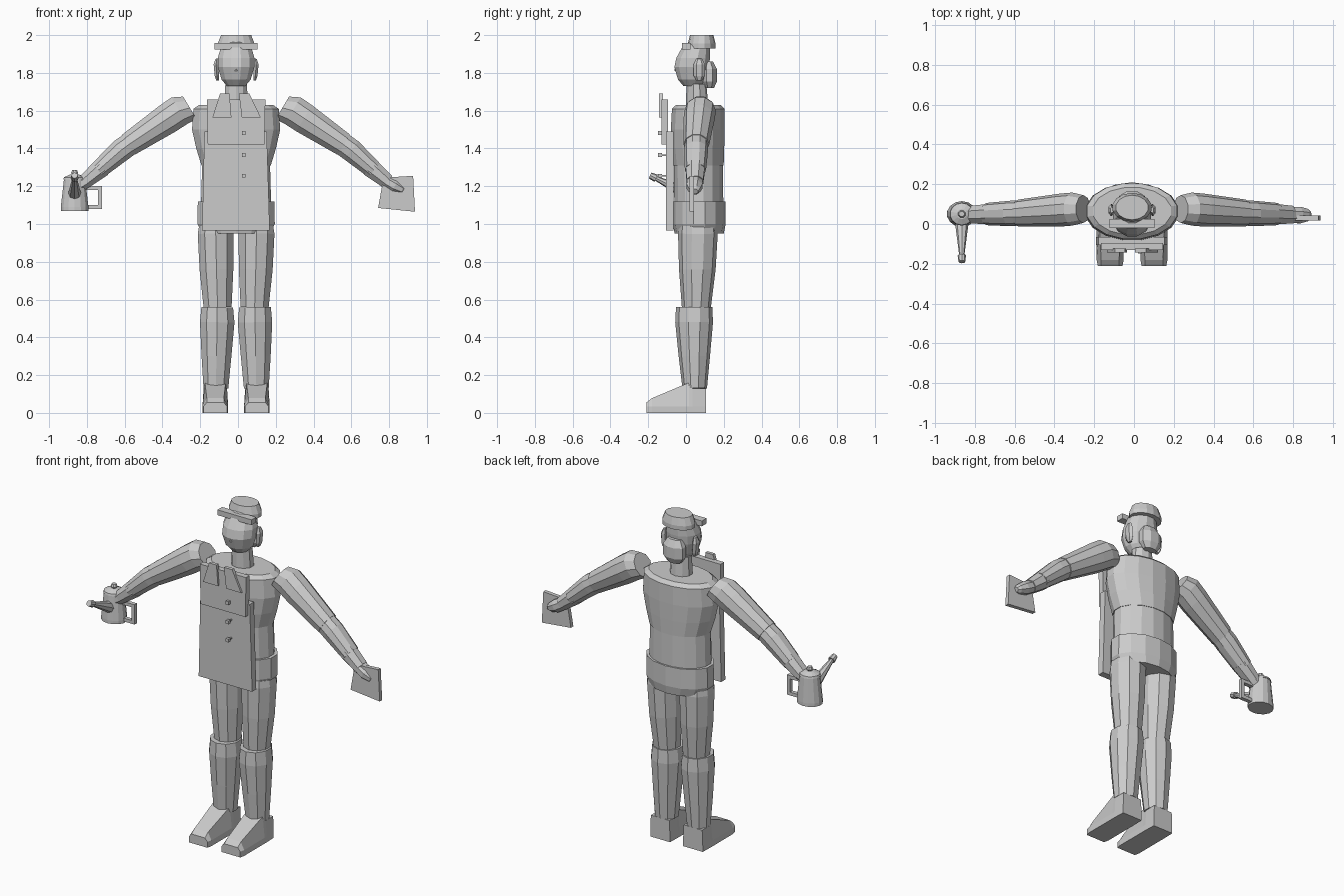
import bpy, bmesh, math
from mathutils import Vector

grey = bpy.data.materials.new("light grey")
grey.diffuse_color = (0.6, 0.6, 0.6, 1)
CX = -0.01  # body centre line


def finish(name, bm):
    bmesh.ops.recalc_face_normals(bm, faces=bm.faces[:])
    me = bpy.data.meshes.new(name)
    bm.to_mesh(me)
    bm.free()
    me.materials.append(grey)
    ob = bpy.data.objects.new(name, me)
    bpy.context.collection.objects.link(ob)
    return ob


def loft(name, rings, n=10, mirror=None):
    """Rings are (x, y, z, radius across, radius in y); rings face along the path."""
    def flip(p):
        return Vector((2 * mirror - p.x, p.y, p.z)) if mirror is not None else p
    first, last = Vector(rings[0][:3]), Vector(rings[-1][:3])
    axis = last - first
    v = Vector((0, 1, 0))
    u = v.cross(axis).normalized()
    bm = bmesh.new()
    loops = []
    for x, y, z, a, b in rings:
        c = Vector((x, y, z))
        loops.append([bm.verts.new(flip(c + u * a * math.cos(t) + v * b * math.sin(t)))
                      for t in [(i + 0.5) * math.tau / n for i in range(n)]])
    for p, q in zip(loops, loops[1:]):
        for i in range(n):
            j = (i + 1) % n
            bm.faces.new((p[i], p[j], q[j], q[i]))
    bm.faces.new(loops[0])
    bm.faces.new(loops[-1])
    return finish(name, bm)


def plate(name, outline, y0, y1):
    """Extrude an x/z outline between two depths."""
    bm = bmesh.new()
    a = [bm.verts.new((x, y0, z)) for x, z in outline]
    b = [bm.verts.new((x, y1, z)) for x, z in outline]
    bm.faces.new(a)
    bm.faces.new(b)
    for i in range(len(a)):
        j = (i + 1) % len(a)
        bm.faces.new((a[i], a[j], b[j], b[i]))
    return finish(name, bm)


def box(name, x0, x1, y0, y1, z0, z1):
    return plate(name, [(x0, z0), (x1, z0), (x1, z1), (x0, z1)], y0, y1)


# Trunk
loft("chest", [(CX, 0.065, 1.31, 0.187, 0.137), (CX, 0.062, 1.40, 0.215, 0.143),
               (CX, 0.062, 1.50, 0.238, 0.145), (CX, 0.065, 1.61, 0.23, 0.142),
               (CX, 0.065, 1.63, 0.20, 0.12)], 16)
loft("waist", [(CX, 0.068, 1.08, 0.19, 0.132), (CX, 0.066, 1.32, 0.183, 0.133)], 16)
loft("hips", [(CX, 0.07, 0.95, 0.185, 0.13), (CX, 0.07, 1.00, 0.21, 0.14),
              (CX, 0.07, 1.12, 0.208, 0.14)], 14)

# Neck, head and hair
loft("neck", [(CX, 0.06, 1.60, 0.068, 0.06), (CX, 0.055, 1.74, 0.06, 0.053)], 10)
loft("head", [(CX, 0.035, 1.73, 0.05, 0.05), (CX, 0.03, 1.765, 0.08, 0.075),
              (CX, 0.03, 1.83, 0.1, 0.095), (CX, 0.038, 1.88, 0.1, 0.092),
              (CX, 0.055, 1.94, 0.082, 0.075), (CX, 0.07, 1.965, 0.065, 0.055)], 12)
loft("nose", [(CX, -0.04, 1.81, 0.02, 0.022), (CX, -0.03, 1.88, 0.012, 0.015)], 6)
loft("hair_bun", [(CX, 0.125, 1.72, 0.045, 0.025), (CX, 0.125, 1.755, 0.07, 0.042),
                  (CX, 0.125, 1.82, 0.07, 0.042), (CX, 0.12, 1.86, 0.045, 0.025)], 8)

# Cap
loft("cap_crown", [(CX, 0.083, 1.93, 0.1, 0.073), (CX, 0.083, 1.955, 0.1, 0.073),
                   (CX, 0.083, 2.0, 0.082, 0.062)], 14)
box("cap_band", CX - 0.114, CX + 0.114, -0.02, 0.025, 1.925, 1.957)

# Limbs, built once and mirrored
for side, m in (("right", None), ("left", CX)):
    def part(name, rings, n=10):
        loft(side + "_" + name, rings, n, m)
    part("ear", [(0.088, 0.07, 1.76, 0.008, 0.015), (0.092, 0.07, 1.785, 0.013, 0.03),
                 (0.096, 0.07, 1.845, 0.015, 0.03), (0.092, 0.07, 1.875, 0.008, 0.015)], 6)
    part("thigh", [(0.088, 0.055, 0.56, 0.078, 0.077), (0.094, 0.06, 0.76, 0.094, 0.097),
                   (0.098, 0.063, 0.95, 0.1, 0.105), (0.098, 0.063, 0.99, 0.093, 0.1)])
    part("shin", [(0.097, 0.046, 0.13, 0.069, 0.065), (0.094, 0.044, 0.30, 0.083, 0.083),
                  (0.09, 0.043, 0.48, 0.096, 0.1), (0.09, 0.043, 0.56, 0.088, 0.096)])
    part("upper_arm", [(0.235, 0.075, 1.615, 0.073, 0.07), (0.29, 0.075, 1.60, 0.086, 0.083),
                       (0.35, 0.07, 1.56, 0.085, 0.083), (0.56, 0.055, 1.42, 0.066, 0.068)])
    part("forearm", [(0.545, 0.055, 1.43, 0.063, 0.062), (0.60, 0.053, 1.39, 0.064, 0.064),
                     (0.72, 0.05, 1.285, 0.05, 0.056)])
    part("cuff", [(0.70, 0.05, 1.30, 0.055, 0.055), (0.79, 0.047, 1.225, 0.042, 0.048)], 8)
    part("hand", [(0.77, 0.047, 1.235, 0.038, 0.042), (0.83, 0.045, 1.20, 0.04, 0.045),
                  (0.87, 0.045, 1.18, 0.028, 0.033), (0.885, 0.045, 1.172, 0.015, 0.02)], 8)

    # Shoe: cross-sections from heel to toe, narrower at the top
    bm = bmesh.new()
    loops = []
    for y, h, w, wt in ((0.105, 0.13, 0.066, 0.062), (0.035, 0.13, 0.068, 0.062),
                        (0.015, 0.16, 0.068, 0.055), (-0.18, 0.078, 0.068, 0.045),
                        (-0.21, 0.055, 0.062, 0.045)):
        cx = 0.1 if m is None else 2 * CX - 0.1
        loops.append([bm.verts.new((cx + dx, y, z)) for dx, z in
                      ((-w, 0), (w, 0), (w, 0.035), (wt, h), (-wt, h), (-w, 0.035))])
    for p, q in zip(loops, loops[1:]):
        for i in range(6):
            j = (i + 1) % 6
            bm.faces.new((p[i], p[j], q[j], q[i]))
    bm.faces.new(loops[0])
    bm.faces.new(loops[-1])
    finish(side + "_shoe", bm)

# Apron: skirt panel, bib, collar flaps, buttons
plate("apron_skirt", [(-0.19, 0.965), (0.168, 0.965), (0.152, 1.49), (-0.178, 1.49)], -0.105, -0.065)
bib = [(-0.16, 1.42), (0.14, 1.42), (0.145, 1.66), (-0.165, 1.66)]
plate("apron_bib", bib, -0.13, -0.095)
plate("left_collar_flap", [(-0.135, 1.565), (-0.035, 1.565), (-0.045, 1.69), (-0.095, 1.69)], -0.142, -0.122)
plate("right_collar_flap", [(0.02, 1.565), (0.12, 1.565), (0.06, 1.69), (0.005, 1.69)], -0.142, -0.122)
for i, z in enumerate((1.255, 1.365, 1.482)):
    box("button_%d" % (i + 1), 0.02, 0.04, -0.147, -0.127, z - 0.01, z + 0.01)
    if z < 1.42:
        box("button_shank_%d" % (i + 1), 0.026, 0.034, -0.13, -0.1, z - 0.004, z + 0.004)

# Card in the right hand
plate("card", [(0.742, 1.085), (0.937, 1.065), (0.927, 1.255), (0.77, 1.245)], 0.018, 0.042)

# Pot in the left hand
PX, PY = -0.865, 0.05
loft("pot_body", [(PX, PY, 1.07, 0.075, 0.065), (PX, PY, 1.09, 0.075, 0.065),
                  (PX, PY, 1.235, 0.058, 0.055)], 14)
loft("pot_lid", [(PX, PY, 1.235, 0.062, 0.058), (PX, PY, 1.247, 0.058, 0.055),
                 (PX, PY, 1.262, 0.025, 0.025)], 14)
loft("pot_knob", [(PX, PY, 1.26, 0.012, 0.012), (PX, PY, 1.27, 0.02, 0.02),
                  (PX, PY, 1.285, 0.014, 0.014)], 8)
box("handle_top", -0.81, -0.72, PY - 0.012, PY + 0.012, 1.18, 1.2)
box("handle_grip", -0.74, -0.72, PY - 0.012, PY + 0.012, 1.085, 1.2)
box("handle_bottom", -0.80, -0.72, PY - 0.012, PY + 0.012, 1.08, 1.1)

# Spout: tapered cone leaning forward with a small flared lip
for name, a, b, r0, r1 in (("pot_spout", (PX, 0.02, 1.155), (PX, -0.165, 1.245), 0.036, 0.012),
                           ("spout_lip", (PX, -0.158, 1.242), (PX, -0.19, 1.257), 0.021, 0.017)):
    a, b = Vector(a), Vector(b)
    bm = bmesh.new()
    bmesh.ops.create_cone(bm, cap_ends=True, segments=8, radius1=r0, radius2=r1, depth=(b - a).length)
    rot = (b - a).to_track_quat('Z', 'Y')
    for v in bm.verts:
        v.co = rot @ v.co + (a + b) / 2
    finish(name, bm)
